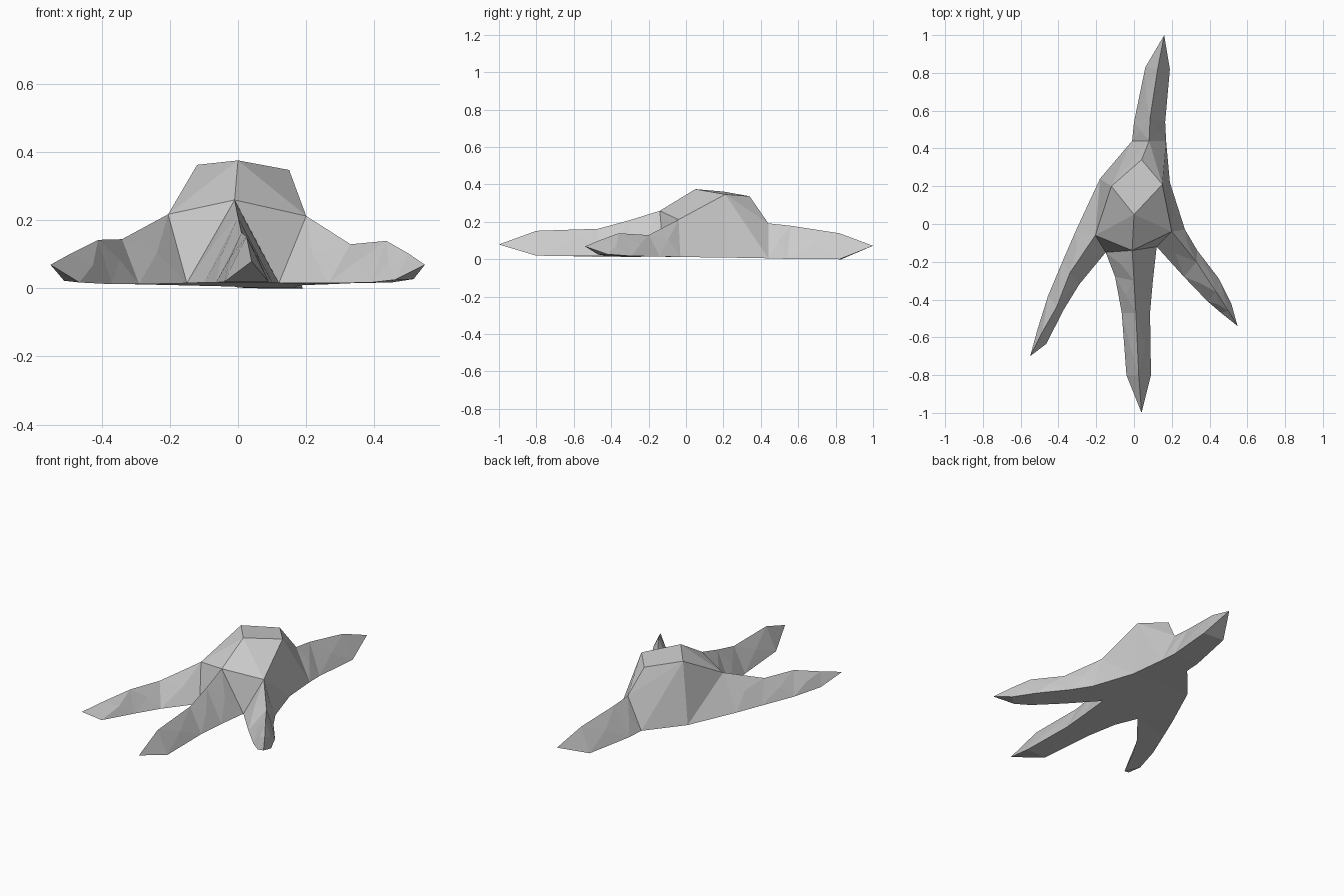
import bpy
import bmesh
from mathutils import Vector

if "Cube" in bpy.data.objects:
    bpy.data.objects.remove(bpy.data.objects["Cube"])

bm = bmesh.new()
cache = {}


def vert(p):
    """One shared vertex per position, so body and toes weld together."""
    key = tuple(round(c, 3) for c in p)
    if key not in cache:
        cache[key] = bm.verts.new(Vector(key))
    return cache[key]


def face(*points):
    return bm.faces.new([vert(p) for p in points])


# Key points of the ankle block: flat crown, toe roots, ground corners
crown_f, crown_l = (0, 0.05, 0.378), (-0.12, 0.20, 0.365)
crown_b, crown_r = (0.04, 0.34, 0.34), (0.15, 0.21, 0.35)
root_f, root_b = (-0.01, -0.14, 0.262), (0.08, 0.44, 0.195)
root_l, root_r = (-0.205, -0.06, 0.22), (0.20, -0.04, 0.215)
out_l, out_r = (-0.31, -0.04, 0.015), (0.27, -0.03, 0.015)
web_l, web_r = (-0.15, -0.15, 0.018), (0.12, -0.12, 0.018)
side_l, side_r = (-0.18, 0.24, 0.012), (0.19, 0.22, 0.012)
back_l, back_r = (-0.01, 0.44, 0.008), (0.17, 0.44, 0.008)

# Ankle block
face(crown_f, crown_r, crown_l)
face(crown_r, crown_b, crown_l)
for crown, root, out, web, side, back in (
        (crown_l, root_l, out_l, web_l, side_l, back_l),
        (crown_r, root_r, out_r, web_r, side_r, back_r)):
    face(root_f, crown_f, root)
    face(root, crown_f, crown)
    face(root_f, root, web)
    face(root, crown, side)
    face(root, side, out)
    face(crown, crown_b, root_b)
    face(crown, root_b, back)
    face(crown, back, side)
face(out_l, web_l, web_r, out_r, side_r, back_r, back_l, side_l)

walls = []


def toe(root, stations, tip):
    """Loft triangular sections (edge, ridge, edge) from root to a raised tip."""
    rows = [root] + stations
    for (a0, r0, b0), (a1, r1, b1) in zip(rows, rows[1:]):
        walls.append(face(a0, r0, r1, a1))
        walls.append(face(r0, b0, b1, r1))
        face(a0, a1, b1, b0)
    a, r, b = rows[-1]
    face(a, r, tip)
    face(r, b, tip)
    face(a, tip, b)


# Middle front toe
toe((web_l, root_f, web_r), [
    ((-0.10, -0.28, 0.02), (0.0, -0.30, 0.212), (0.10, -0.30, 0.02)),
    ((-0.065, -0.47, 0.02), (0.01, -0.47, 0.166), (0.085, -0.47, 0.02)),
    ((-0.04, -0.80, 0.022), (0.025, -0.80, 0.155), (0.09, -0.80, 0.022)),
], (0.04, -1.0, 0.082))

# Left front toe
toe((out_l, root_l, web_l), [
    ((-0.375, -0.19, 0.018), (-0.34, -0.26, 0.147), (-0.29, -0.32, 0.015)),
    ((-0.455, -0.38, 0.02), (-0.41, -0.44, 0.145), (-0.37, -0.45, 0.015)),
    ((-0.51, -0.555, 0.025), (-0.49, -0.58, 0.105), (-0.465, -0.635, 0.02)),
], (-0.55, -0.70, 0.072))

# Right front toe
toe((web_r, root_r, out_r), [
    ((0.265, -0.28, 0.018), (0.33, -0.20, 0.132), (0.335, -0.14, 0.018)),
    ((0.39, -0.41, 0.02), (0.435, -0.36, 0.142), (0.45, -0.29, 0.02)),
    ((0.46, -0.47, 0.028), (0.50, -0.46, 0.105), (0.515, -0.42, 0.03)),
], (0.548, -0.54, 0.072))

# Hind toe
toe((back_r, root_b, back_l), [
    ((0.165, 0.54, 0.005), (0.085, 0.56, 0.182), (0.0, 0.54, 0.005)),
    ((0.19, 0.82, 0.003), (0.125, 0.82, 0.142), (0.06, 0.83, 0.003)),
], (0.16, 1.0, 0.075))

# Small facets on the toe walls
bmesh.ops.recalc_face_normals(bm, faces=bm.faces[:])
bmesh.ops.poke(bm, faces=walls, offset=0.006)
bmesh.ops.triangulate(bm, faces=bm.faces[:])
bmesh.ops.recalc_face_normals(bm, faces=bm.faces[:])
low = min(v.co.z for v in bm.verts)
bmesh.ops.translate(bm, verts=bm.verts[:], vec=(0, 0, -low))

mesh = bpy.data.meshes.new("bird_foot")
bm.to_mesh(mesh)
bm.free()
foot = bpy.data.objects.new("bird_foot", mesh)
bpy.context.collection.objects.link(foot)
